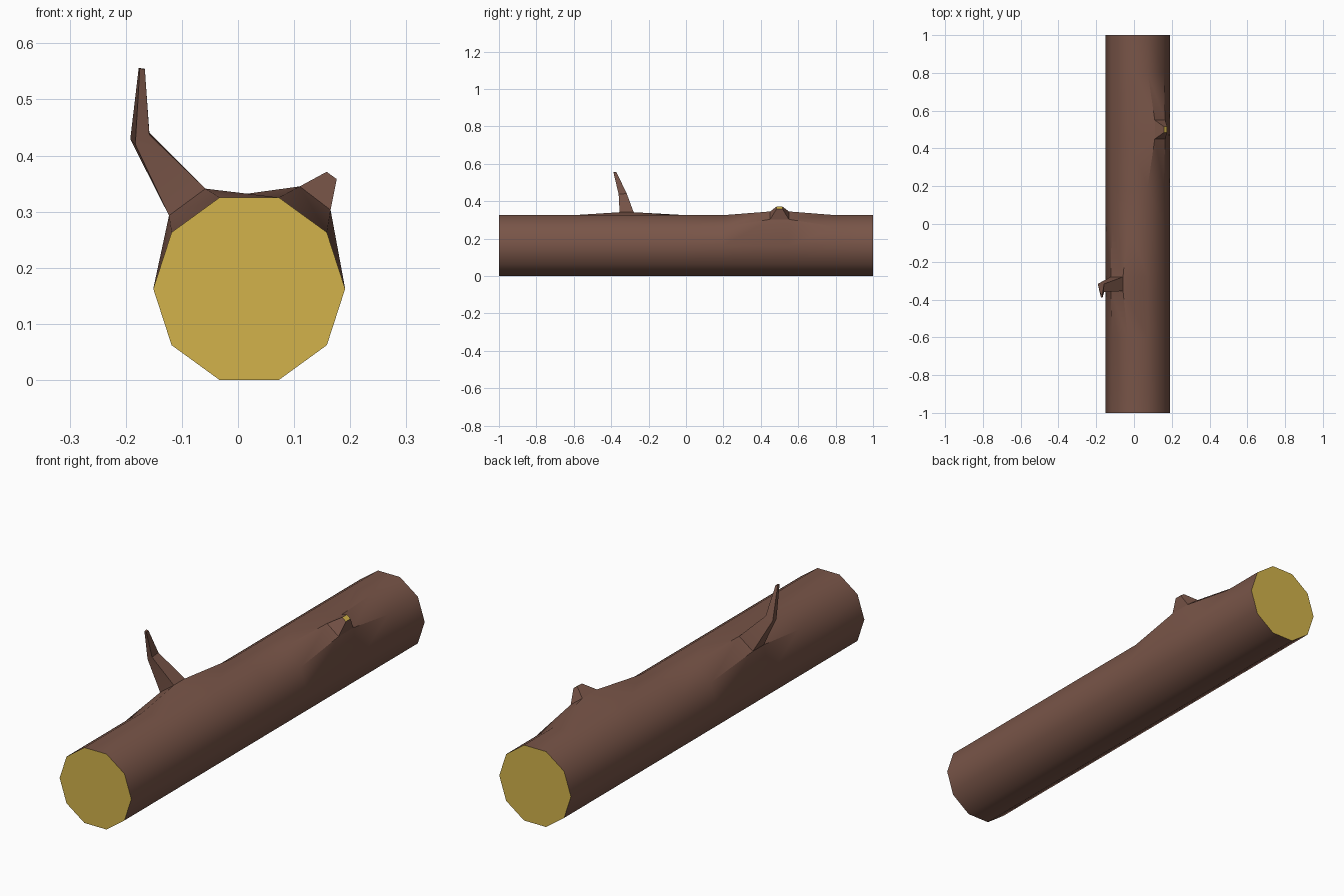
import bpy, bmesh, math
from mathutils import Vector

if "Cube" in bpy.data.objects:
    bpy.data.objects.remove(bpy.data.objects["Cube"])


def material(name, rgb):
    m = bpy.data.materials.new(name)
    m.diffuse_color = (*rgb, 1)
    m.use_nodes = True
    m.node_tree.nodes["Principled BSDF"].inputs["Base Color"].default_value = m.diffuse_color
    return m


BARK = material("brown bark", (0.191, 0.091, 0.065))
WOOD = material("cut wood", (0.65, 0.45, 0.07))


def loft(name, rings, cap_start, caps, skip=()):
    """Skin a list of rings; caps is the material index of the end faces."""
    bm = bmesh.new()
    vr = [[bm.verts.new(p) for p in r] for r in rings]
    n = len(rings[0])
    for i in range(len(vr) - 1):
        for j in range(n):
            if (i, j) in skip:
                continue
            k = (j + 1) % n
            bm.faces.new((vr[i][j], vr[i][k], vr[i + 1][k], vr[i + 1][j]))
    ends = [vr[-1]] + ([vr[0][::-1]] if cap_start else [])
    for e in ends:
        bm.faces.new(e).material_index = caps
    bmesh.ops.recalc_face_normals(bm, faces=bm.faces[:])
    me = bpy.data.meshes.new(name)
    bm.to_mesh(me)
    bm.free()
    me.materials.append(BARK)
    me.materials.append(WOOD)
    ob = bpy.data.objects.new(name, me)
    bpy.context.collection.objects.link(ob)
    bpy.context.view_layer.objects.active = ob
    bpy.ops.object.select_all(action='DESELECT')
    ob.select_set(True)
    bpy.ops.object.shade_smooth_by_angle(angle=math.radians(38))
    return ob


# Log: ten-sided rings, with two corners pulled out at each branch
def ring(y, moved={}):
    pts = []
    for i in range(10):
        a = math.radians(36 * i)
        x, z = moved.get(i, (0.02 + 0.171 * math.cos(a), 0.1626 + 0.171 * math.sin(a)))
        pts.append(Vector((x, y, z)))
    return pts


LEFT = {3: (-0.058, 0.341), 4: (-0.123, 0.293)}
RIGHT = {1: (0.165, 0.303), 2: (0.11, 0.345)}
rings = [ring(-1), ring(-0.6), ring(-0.355, LEFT), ring(-0.28, LEFT), ring(0),
         ring(0.2), ring(0.45, RIGHT), ring(0.55, RIGHT), ring(0.8), ring(1)]
loft("log", rings, True, 1, skip={(2, 3), (6, 1)})


# Branches grow from the open quads on the log
def base(i, j):
    return [rings[i][j], rings[i][j + 1], rings[i + 1][j + 1], rings[i + 1][j]]


loft("long_branch", [
    base(2, 3),
    [(-0.158, -0.36, 0.437), (-0.183, -0.355, 0.42), (-0.192, -0.317, 0.429), (-0.158, -0.317, 0.441)],
    [(-0.166, -0.388, 0.554), (-0.175, -0.388, 0.555), (-0.177, -0.372, 0.556), (-0.167, -0.372, 0.555)],
], False, 0)

loft("branch_stub", [
    base(6, 1),
    [(0.176, 0.484, 0.358), (0.158, 0.484, 0.371), (0.158, 0.516, 0.371), (0.176, 0.516, 0.358)],
], False, 1)
